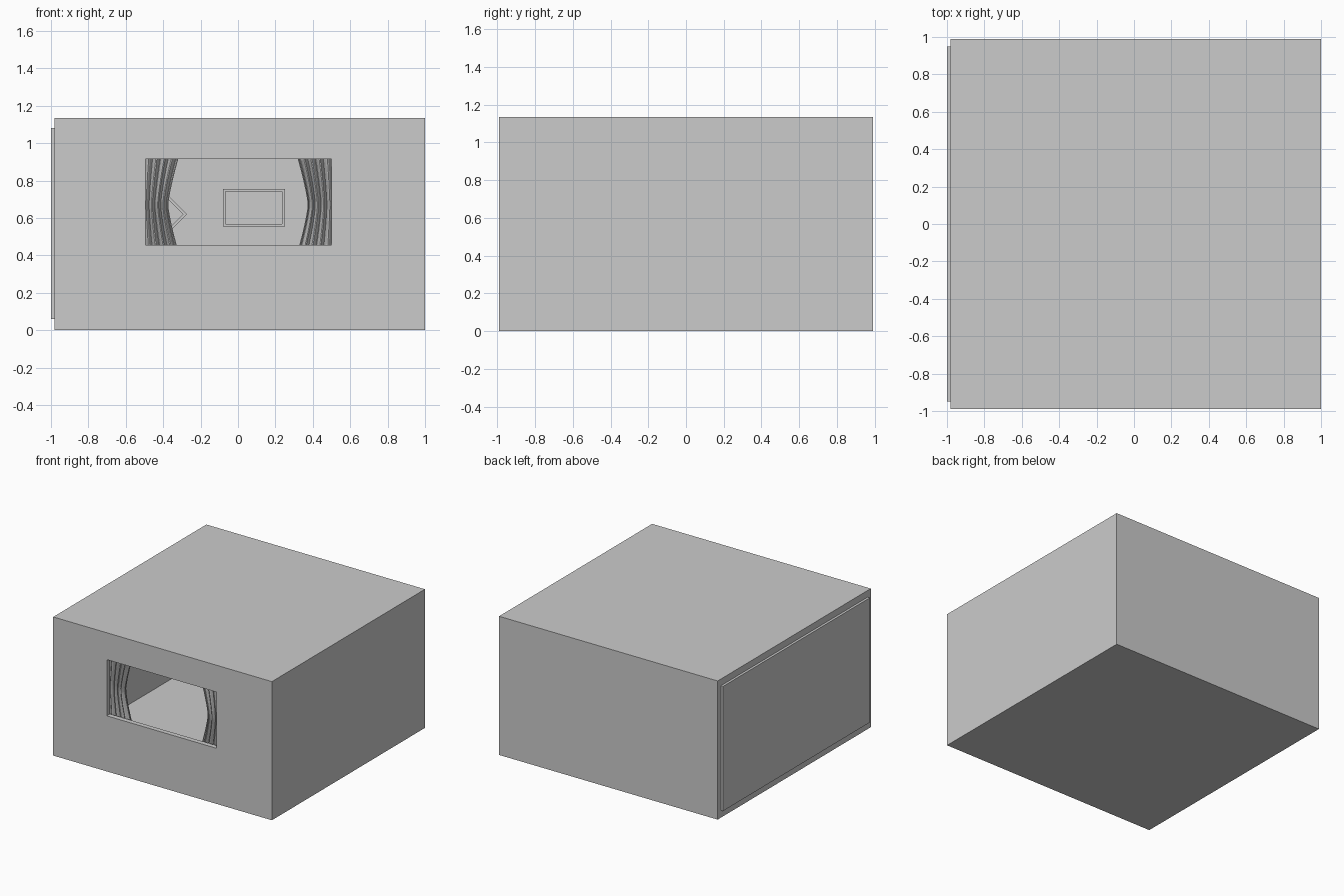
import bpy, math

if "Cube" in bpy.data.objects:
    bpy.data.objects.remove(bpy.data.objects["Cube"])

def box(name, x0, x1, y0, y1, z0, z1):
    bpy.ops.mesh.primitive_cube_add(size=1, location=((x0 + x1) / 2, (y0 + y1) / 2, (z0 + z1) / 2))
    o = bpy.context.object
    o.name = name
    o.scale = (x1 - x0, y1 - y0, z1 - z0)
    bpy.ops.object.transform_apply(location=False, rotation=False, scale=True)
    return o

def cut(target, cutter):
    cutter.hide_render = True
    m = target.modifiers.new("cut", 'BOOLEAN')
    m.operation = 'DIFFERENCE'
    m.solver = 'EXACT'
    m.object = cutter
    bpy.context.view_layer.objects.active = target
    bpy.ops.object.modifier_apply(modifier=m.name)
    bpy.data.objects.remove(cutter)

# hollow room with a window opening in the front wall
room = box("room_shell", -0.98, 1.0, -0.99, 0.99, 0, 1.135)
cut(room, box("interior_cutter", -0.96, 0.96, -0.95, 0.95, 0.06, 1.08))
cut(room, box("window_cutter", -0.495, 0.5, -1.1, -0.9, 0.455, 0.915))

# shallow plate on the outside of the left wall
box("side_panel", -1.0, -0.98, -0.95, 0.95, 0.06, 1.08)

# picture frames on the back wall
def frame(name, cx, cz, w, h, rim, angle=0):
    o = box(name, cx - w / 2, cx + w / 2, 0.925, 0.95, cz - h / 2, cz + h / 2)
    cut(o, box("frame_cutter", cx - w / 2 + rim, cx + w / 2 - rim, 0.9, 0.94,
               cz - h / 2 + rim, cz + h / 2 - rim))
    o.rotation_euler.y = angle

frame("wall_picture", 0.085, 0.655, 0.33, 0.2, 0.014)
frame("diamond_picture", -0.415, 0.62, 0.2, 0.2, 0.014, math.pi / 4)

# pleated curtains, pinched in at mid height
def curtain(name, side):
    cols, rows = 48, 16
    verts, faces = [], []
    for j in range(rows + 1):
        z = 0.43 + 0.51 * j / rows
        inner = 0.375 - 0.055 * min(1, abs(z - 0.67) / 0.25) ** 1.3
        for i in range(cols + 1):
            t = i / cols
            x = inner + (0.53 - inner) * t
            y = -0.925 + 0.02 * math.sin(t * 5 * math.tau)
            verts.append((side * x, y, z))
    for j in range(rows):
        for i in range(cols):
            a = j * (cols + 1) + i
            f = (a, a + 1, a + cols + 2, a + cols + 1)
            faces.append(f if side > 0 else f[::-1])
    me = bpy.data.meshes.new(name)
    me.from_pydata(verts, [], faces)
    o = bpy.data.objects.new(name, me)
    bpy.context.collection.objects.link(o)
    s = o.modifiers.new("thickness", 'SOLIDIFY')
    s.thickness = 0.004
    s.offset = 0

for name, side in (("left_curtain", -1), ("right_curtain", 1)):
    curtain(name, side)
